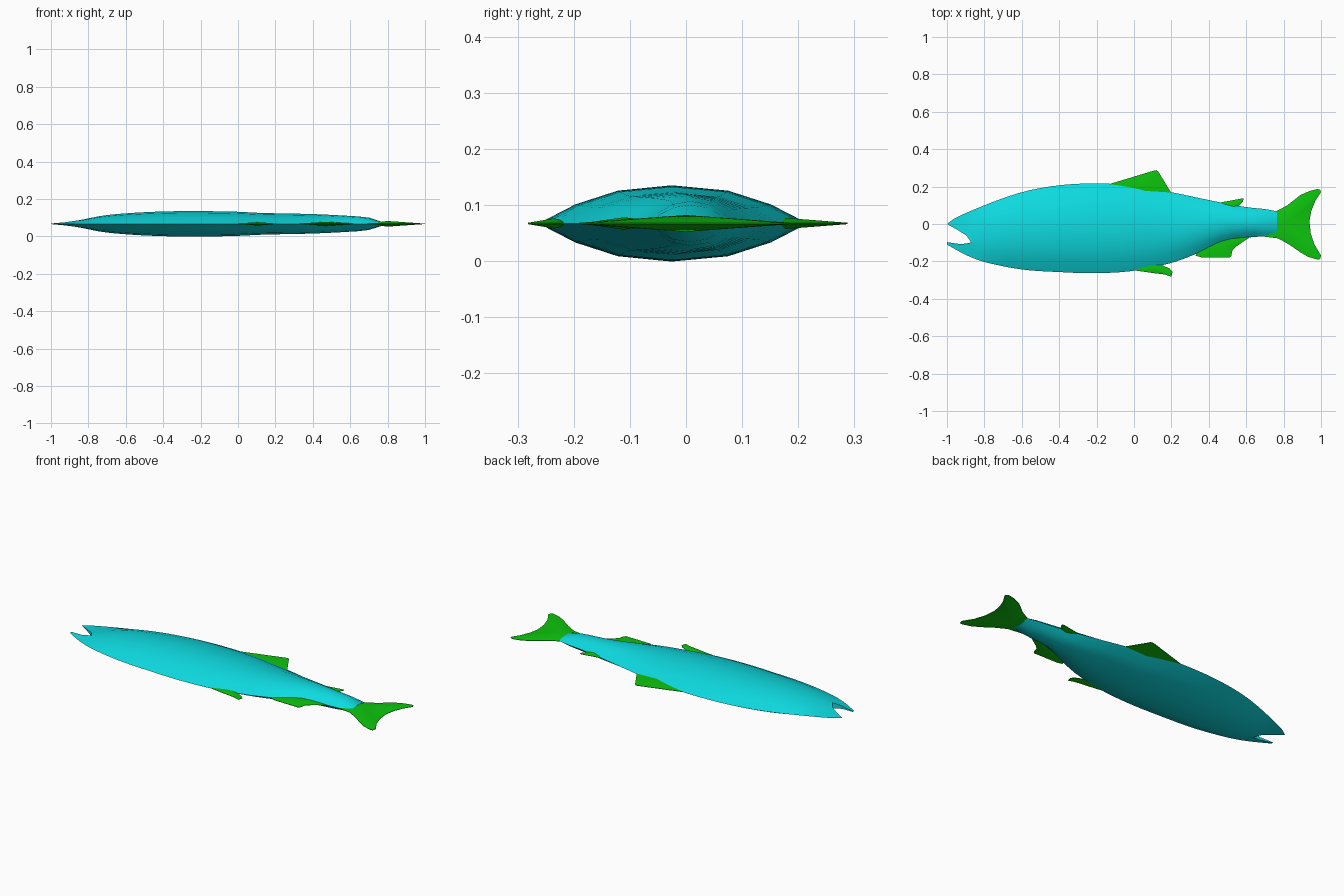
import bpy, bmesh
from mathutils import Vector

if "Cube" in bpy.data.objects:
    bpy.data.objects.remove(bpy.data.objects["Cube"])

MID = 0.067  # the fish lies on its side; this is the height of its flat middle plane

def material(name, rgb):
    m = bpy.data.materials.new(name)
    m.diffuse_color = (*rgb, 1)
    m.use_nodes = True
    m.node_tree.nodes["Principled BSDF"].inputs["Base Color"].default_value = m.diffuse_color
    return m

CYAN = material("cyan", (0.004, 0.70, 0.74))
GREEN = material("green", (0.004, 0.56, 0.004))

def curve(points):
    """Smooth function of x through the given points."""
    def slope(i):
        a, b = points[max(i - 1, 0)], points[min(i + 1, len(points) - 1)]
        return (b[1] - a[1]) / (b[0] - a[0])
    def f(x):
        x = min(max(x, points[0][0]), points[-1][0])
        i = 0
        while i < len(points) - 2 and x > points[i + 1][0]:
            i += 1
        (x0, y0), (x1, y1) = points[i], points[i + 1]
        d = x1 - x0
        t = (x - x0) / d
        return ((2*t**3 - 3*t**2 + 1) * y0 + (t**3 - 2*t**2 + t) * d * slope(i)
                + (3*t**2 - 2*t**3) * y1 + (t**3 - t**2) * d * slope(i + 1))
    return f

def finish(bm, name, mat, angle):
    bmesh.ops.recalc_face_normals(bm, faces=bm.faces)
    mesh = bpy.data.meshes.new(name)
    bm.to_mesh(mesh)
    bm.free()
    mesh.materials.append(mat)
    ob = bpy.data.objects.new(name, mesh)
    bpy.context.collection.objects.link(ob)
    bpy.ops.object.select_all(action='DESELECT')
    ob.select_set(True)
    bpy.context.view_layer.objects.active = ob
    bpy.ops.object.shade_smooth_by_angle(angle=angle)

# Body outlines (back and belly) and half thickness along the length
back = curve([(-1, 0), (-.97, .025), (-.8, .10), (-.6, .17), (-.4, .207), (-.2, .217), (0, .205),
              (.2, .17), (.4, .128), (.6, .09), (.7, .08), (.76, .068)])
belly = curve([(-1, -.11), (-.9, -.165), (-.8, -.203), (-.6, -.243), (-.4, -.257), (-.2, -.263),
               (0, -.25), (.2, -.208), (.3, -.173), (.4, -.13), (.5, -.09), (.6, -.073), (.76, -.062)])
half = curve([(-1, .003), (-.87, .016), (-.7, .047), (-.4, .066), (-.05, .066), (.13, .058),
              (.4, .052), (.6, .042), (.7, .033), (.765, .012)])
# Cross-section: fraction across the body, fraction of the half thickness
SECTION = [(0, 0), (.137, .5), (.295, .86), (.495, 1), (.705, .86), (.863, .5), (1, 0)]
# Open mouth contour, from lower jaw tip to upper jaw tip
MOUTH = [(-1, -.11), (-1, -.097), (-.925, -.108), (-.87, -.10), (-.895, -.062), (-.95, -.028), (-1, 0)]

columns = []
HEAD = -.8
for u in (0, .2, .4, .6, .8):
    col = []
    for k, (t, h) in enumerate(SECTION):
        mx, my = MOUTH[k]
        x = mx + (HEAD - mx) * u
        y = my + (belly(HEAD) + (back(HEAD) - belly(HEAD)) * t - my) * u
        y = belly(x) if k == 0 else back(x) if k == 6 else y
        col.append((x, y, h * half(x)))
    columns.append(col)
for x in [HEAD + i * .06 for i in range(26)] + [.765]:
    lo, hi = belly(x), back(x)
    columns.append([(x, lo + (hi - lo) * t, h * half(x)) for t, h in SECTION])

bm = bmesh.new()
rings = []
for col in columns:
    top = [bm.verts.new((x, y, MID + z)) for x, y, z in col]
    low = [top[0]] + [bm.verts.new((x, y, MID - z)) for x, y, z in col[1:-1]] + [top[-1]]
    rings.append((top, low))
for a, b in zip(rings, rings[1:]):
    for s in (0, 1):
        for k in range(6):
            bm.faces.new((a[s][k], a[s][k + 1], b[s][k + 1], b[s][k]))
for top, low in (rings[0], rings[-1]):  # close mouth edge and tail root
    for k in range(6):
        f = dict.fromkeys((top[k], top[k + 1], low[k + 1], low[k]))
        bm.faces.new(list(f))
finish(bm, "body", CYAN, 0.6)

def fin(name, outline, centre, thick):
    """Thin blade, thickest at its centre and tapering to the rim."""
    bm = bmesh.new()
    sides = []
    for s in (1, -1):
        rim = [bm.verts.new((x, y, MID + s * .0012)) for x, y in outline]
        hub = bm.verts.new((*centre, MID + s * thick))
        sides.append(rim)
        for i in range(len(rim)):
            bm.faces.new((rim[i - 1], rim[i], hub))
    for i in range(len(outline)):
        bm.faces.new((sides[0][i - 1], sides[0][i], sides[1][i], sides[1][i - 1]))
    finish(bm, name, GREEN, 0.5)

fin("tail_fin", [(.69, -.067), (.69, .05), (.76, .068), (.82, .10), (.89, .155), (.94, .177), (.98, .187),
                 (.995, .183), (1, .17), (.97, .125), (.948, .07), (.938, .015), (.945, -.05), (.965, -.11),
                 (1, -.168), (.995, -.188), (.98, -.19), (.93, -.175), (.89, -.152), (.83, -.11), (.77, -.077)],
    (.80, 0), .015)
fin("large_back_fin", [(-.16, .205), (.105, .285), (.12, .288), (.13, .28), (.2, .165), (.1, .1), (-.1, .1)],
    (.05, .15), .012)
fin("small_back_fin", [(.43, .11), (.5, .122), (.57, .135), (.585, .135), (.583, .118), (.555, .09), (.5, .04)],
    (.51, .085), .009)
fin("rear_belly_fin", [(.33, -.17), (.36, -.178), (.51, -.18), (.52, -.17), (.527, -.14), (.55, -.118),
                       (.62, -.07), (.5, -.03), (.36, -.1)], (.47, -.11), .011)
fin("front_belly_fin", [(-.02, -.245), (.1, -.262), (.165, -.27), (.2, -.282), (.206, -.255), (.19, -.238),
                        (.14, -.215), (.06, -.2)], (.11, -.235), .009)
